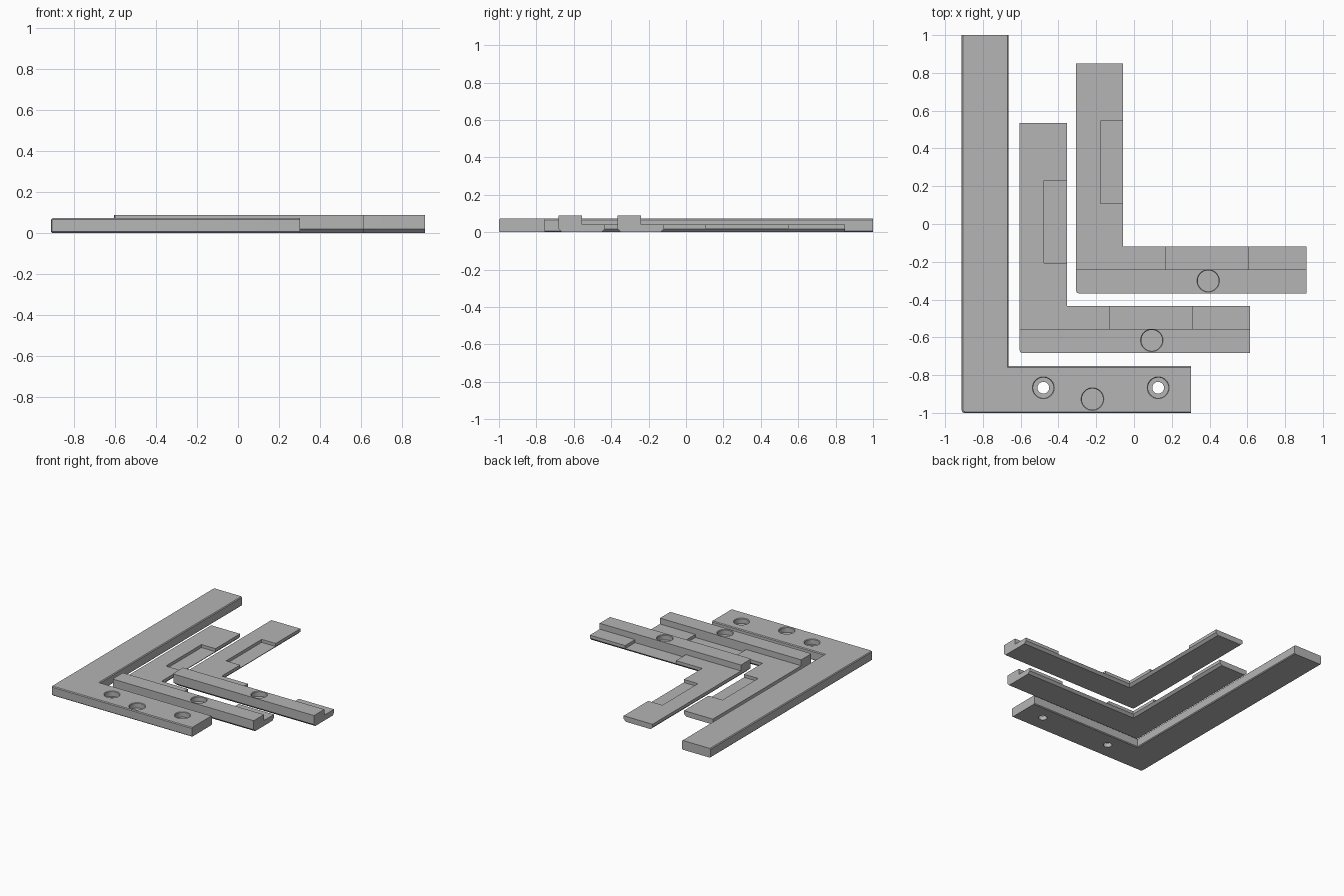
import bpy
import bmesh
import math

cube = bpy.data.objects.get("Cube")
if cube:
    bpy.data.objects.remove(cube, do_unlink=True)

grey = bpy.data.materials.new("plain grey")
grey.use_nodes = True
grey.diffuse_color = (0.46, 0.46, 0.46, 1)
grey.node_tree.nodes["Principled BSDF"].inputs["Base Color"].default_value = (0.46, 0.46, 0.46, 1)


def loft(name, loops, location):
    """Closed solid through a stack of matching loops, bottom to top."""
    bm = bmesh.new()
    rings = [[bm.verts.new(p) for p in loop] for loop in loops]
    for a, b in zip(rings, rings[1:]):
        for i in range(len(a)):
            j = (i + 1) % len(a)
            bm.faces.new((a[i], a[j], b[j], b[i]))
    bm.faces.new(rings[0][::-1])
    bm.faces.new(rings[-1])
    bmesh.ops.recalc_face_normals(bm, faces=bm.faces)
    mesh = bpy.data.meshes.new(name)
    bm.to_mesh(mesh)
    bm.free()
    mesh.materials.append(grey)
    obj = bpy.data.objects.new(name, mesh)
    obj.location = location
    bpy.context.collection.objects.link(obj)
    return obj


def angle_plate(name, foot, leg, width, layers, location):
    """L-shaped bar; layers give (height, inset of the long edges)."""
    def outline(z, i):
        r = 0.012
        corner = [(i + r - r * math.sin(a), i + r - r * math.cos(a))
                  for a in (math.pi / 2, math.pi / 4, 0)]
        w = width - i
        pts = corner + [(foot, i), (foot, w), (w, w), (w, leg), (i, leg)]
        return [(x, y, z) for x, y in pts]
    return loft(name, [outline(z, i) for z, i in layers], location)


def box(x0, x1, y0, y1, z0, z1, origin):
    loops = [[(x0, y0, z), (x1, y0, z), (x1, y1, z), (x0, y1, z)] for z in (z0, z1)]
    return loft("cutter", loops, origin)


def lathe(x, y, profile, origin):
    """Round cutter from (height, radius) pairs."""
    n = 40
    turn = [2 * math.pi * k / n for k in range(n)]
    loops = [[(x + r * math.cos(a), y + r * math.sin(a), z) for a in turn]
             for z, r in profile]
    return loft("cutter", loops, origin)


def pocket(x, y, top, radius, floor, origin):
    """Blind round pocket with a slightly eased rim."""
    return lathe(x, y, [(floor, radius - 0.004), (top - 0.004, radius - 0.004),
                        (top, radius), (top + 0.02, radius)], origin)


def carve(obj, cutters):
    bpy.ops.object.select_all(action="DESELECT")
    bpy.context.view_layer.objects.active = obj
    obj.select_set(True)
    for c in cutters:
        mod = obj.modifiers.new("cut", "BOOLEAN")
        mod.operation = "DIFFERENCE"
        mod.solver = "EXACT"
        mod.object = c
        bpy.ops.object.modifier_apply(modifier=mod.name)
        bpy.data.objects.remove(c, do_unlink=True)
    bpy.ops.object.shade_smooth_by_angle(angle=math.radians(25))


# Large base angle with two screw holes and a round pocket
origin = (-0.912, -1.0, 0)
top = 0.072
base = angle_plate("base_angle", 1.214, 2.0, 0.247,
                   [(0, 0.006), (0.006, 0), (top - 0.006, 0), (top, 0.006)], origin)
cuts = [pocket(0.692, 0.073, top, 0.06, 0.032, origin)]
for x in (0.432, 1.04):
    cuts.append(lathe(x, 0.133, [(-0.02, 0.031), (top + 0.02, 0.031)], origin))
    cuts.append(pocket(x, 0.133, top, 0.058, 0.032, origin))
carve(base, cuts)

# Two matching stepped angles: front rib, thin ledge, shallow recesses
for name, origin in (("middle_angle", (-0.605, -0.682, 0)),
                     ("inner_angle", (-0.306, -0.367, 0))):
    rib = 0.088
    plate = angle_plate(name, 1.218, 1.216, 0.249,
                        [(0, 0.018), (0.018, 0), (rib, 0)], origin)
    carve(plate, [
        box(-0.1, 1.4, 0.127, 1.4, 0.042, 0.2, origin),
        box(0.128, 0.3, 0.475, 0.913, 0.0185, 0.2, origin),
        box(0.475, 0.913, 0.127, 0.3, 0.0185, 0.2, origin),
        pocket(0.699, 0.066, rib, 0.0595, 0.048, origin),
    ])
